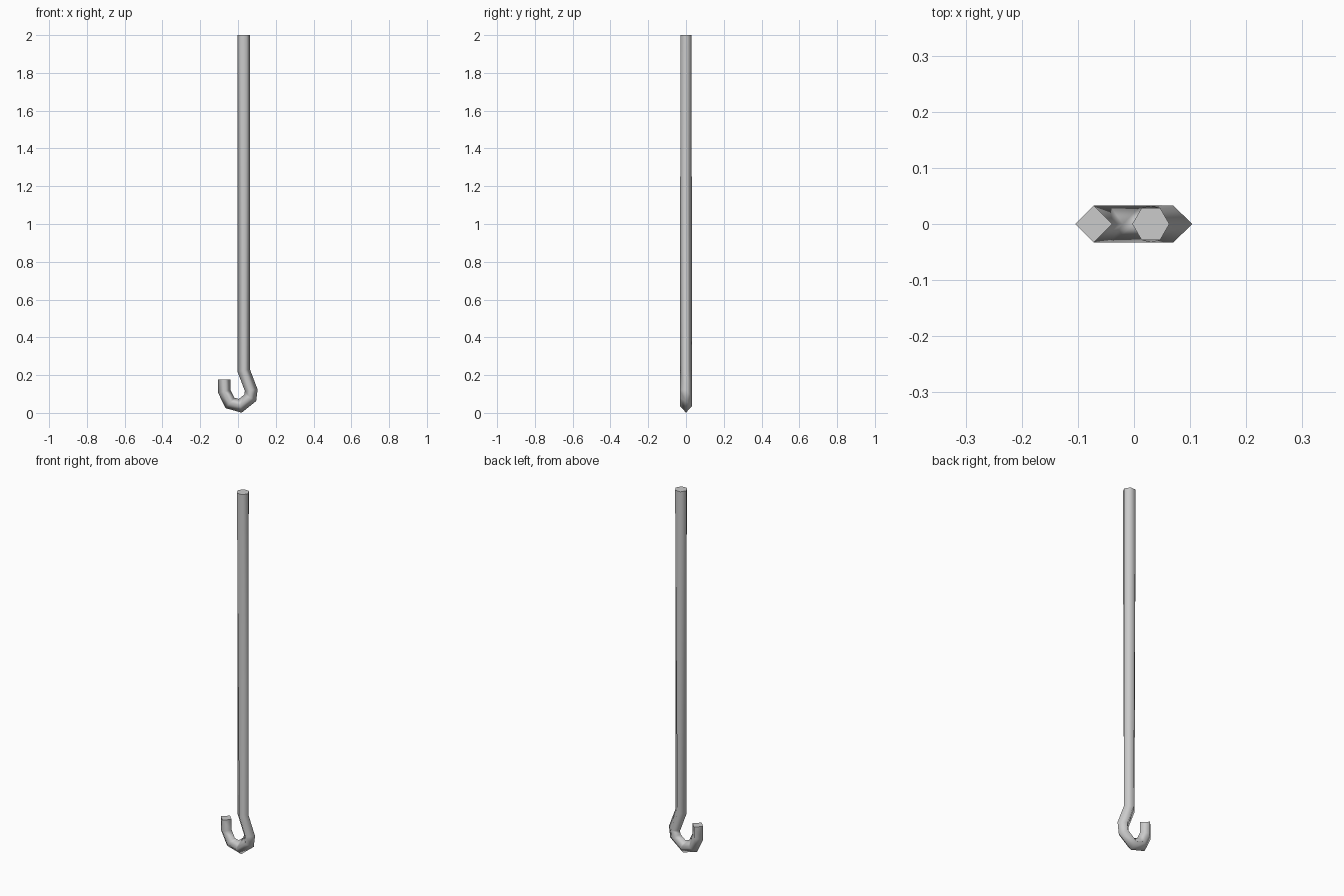
import bpy, bmesh, math
from mathutils import Vector

if "Cube" in bpy.data.objects:
    bpy.data.objects.remove(bpy.data.objects["Cube"])

R = 0.033
# centre line of the bent rod in the XZ plane, from hook tip to shaft base
path = [Vector(p) for p in ((-0.072, 0.177), (-0.072, 0.113), (-0.043, 0.053), (0.012, 0.0375),
                            (0.065, 0.08), (0.070, 0.12), (0.03, 0.225))]
top = Vector((0.03, 2.0))


def side(a, b):
    d = (b - a).normalized()
    return Vector((-d.y, d.x))


def ring(bm, c, offset, n):
    """Cross-section with n sides; offset is the in-plane half-width vector."""
    out = []
    for i in range(n):
        a = 2 * math.pi * i / n
        p = c + offset * math.cos(a)
        out.append(bm.verts.new((p.x, R * math.sin(a), p.y)))
    return out


bm = bmesh.new()
pts = path + [top]

# four-sided hook with mitred bends
rings = []
for i, p in enumerate(path):
    n1 = side(p, pts[i + 1])
    n0 = side(pts[i - 1], p) if i else n1
    m = (n0 + n1).normalized()
    rings.append(ring(bm, p, m * (R / m.dot(n1)), 4))
for a, b in zip(rings, rings[1:]):
    for i in range(4):
        j = (i + 1) % 4
        bm.faces.new((a[i], a[j], b[j], b[i]))

# long shaft blending from the four-sided bend to a six-sided top
d = rings[-1]
h = ring(bm, top, side(path[-1], top) * R, 6)
bm.faces.new((d[0], d[1], h[1], h[0]))
bm.faces.new((d[1], h[2], h[1]))
bm.faces.new((d[1], d[2], h[3], h[2]))
bm.faces.new((d[2], d[3], h[4], h[3]))
bm.faces.new((d[3], h[5], h[4]))
bm.faces.new((d[3], d[0], h[0], h[5]))
for f in bm.faces:
    f.smooth = True

# flat end caps
caps = [bm.faces.new(rings[0]), bm.faces.new(h)]
for f in caps:
    f.smooth = False
    for e in f.edges:
        e.smooth = False
bmesh.ops.recalc_face_normals(bm, faces=bm.faces)

me = bpy.data.meshes.new("hooked_rod")
bm.to_mesh(me)
bm.free()
bpy.context.collection.objects.link(bpy.data.objects.new("hooked_rod", me))
